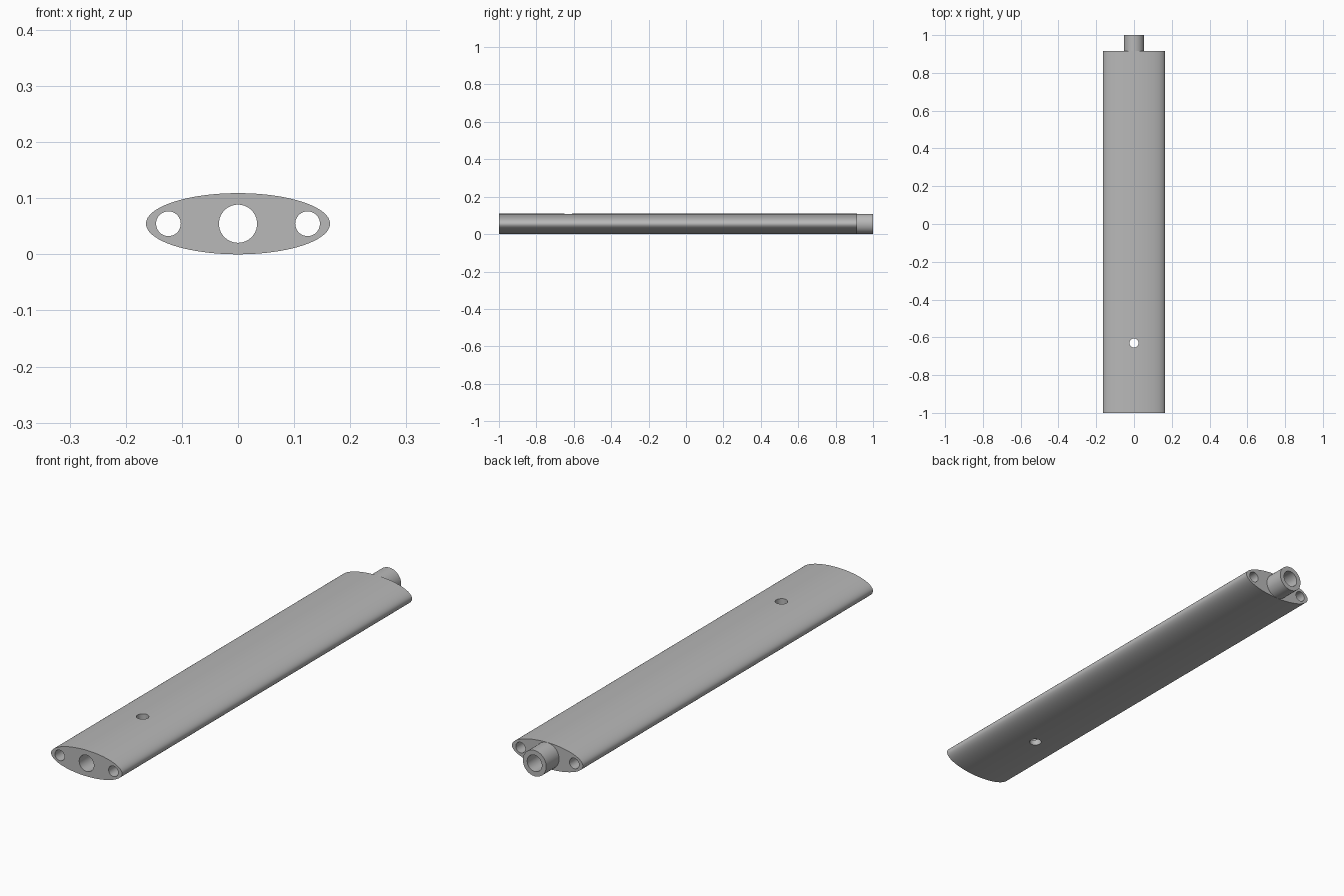
import bpy
from math import pi, radians

cube = bpy.data.objects.get("Cube")
if cube:
    bpy.data.objects.remove(cube)

HALF_W, HALF_H = 0.164, 0.0545
BODY_END = 0.915

grey = bpy.data.materials.new("mid_grey")
grey.use_nodes = True
colour = (0.48, 0.48, 0.48, 1)
grey.diffuse_color = colour
grey.node_tree.nodes["Principled BSDF"].inputs["Base Color"].default_value = colour


def rod(name, x, y0, y1, rx, rz, sides=64):
    """Elliptical rod running along y at mid height."""
    bpy.ops.mesh.primitive_cylinder_add(vertices=sides, radius=1, depth=y1 - y0)
    ob = bpy.context.object
    ob.name = name
    ob.scale = (rx, rz, 1)
    ob.rotation_euler = (pi / 2, 0, 0)
    ob.location = (x, (y0 + y1) / 2, HALF_H)
    bpy.ops.object.transform_apply(location=True, rotation=True, scale=True)
    ob.data.materials.clear()
    ob.data.materials.append(grey)
    return ob


def combine(target, tool, operation):
    """Apply a boolean and discard the tool."""
    bpy.context.view_layer.objects.active = target
    mod = target.modifiers.new("boolean", "BOOLEAN")
    mod.operation = operation
    mod.solver = "EXACT"
    mod.object = tool
    tool.hide_render = True
    bpy.ops.object.modifier_apply(modifier=mod.name)
    bpy.data.objects.remove(tool)


# Oval body with a round spigot at the back
body = rod("oval_body", 0, -1, BODY_END, HALF_W, HALF_H, 128)
combine(body, rod("spigot", 0, 0.85, 1, 0.054, 0.054), "UNION")

# Lengthwise bores: a large one in the middle, a small one at each side
for x, r in ((0, 0.034), (-0.124, 0.022), (0.124, 0.022)):
    combine(body, rod("bore_cutter", x, -1.1, 1.1, r, r), "DIFFERENCE")

# Vertical cross hole near the front
bpy.ops.mesh.primitive_cylinder_add(vertices=48, radius=0.024, depth=0.4,
                                    location=(0, -0.63, HALF_H))
cross_cutter = bpy.context.object
cross_cutter.name = "cross_hole_cutter"
cross_cutter.data.materials.append(grey)
combine(body, cross_cutter, "DIFFERENCE")

# Smooth curved walls, crisp rims
bpy.ops.object.select_all(action="DESELECT")
body.select_set(True)
bpy.context.view_layer.objects.active = body
bpy.ops.object.shade_smooth_by_angle(angle=radians(30))
